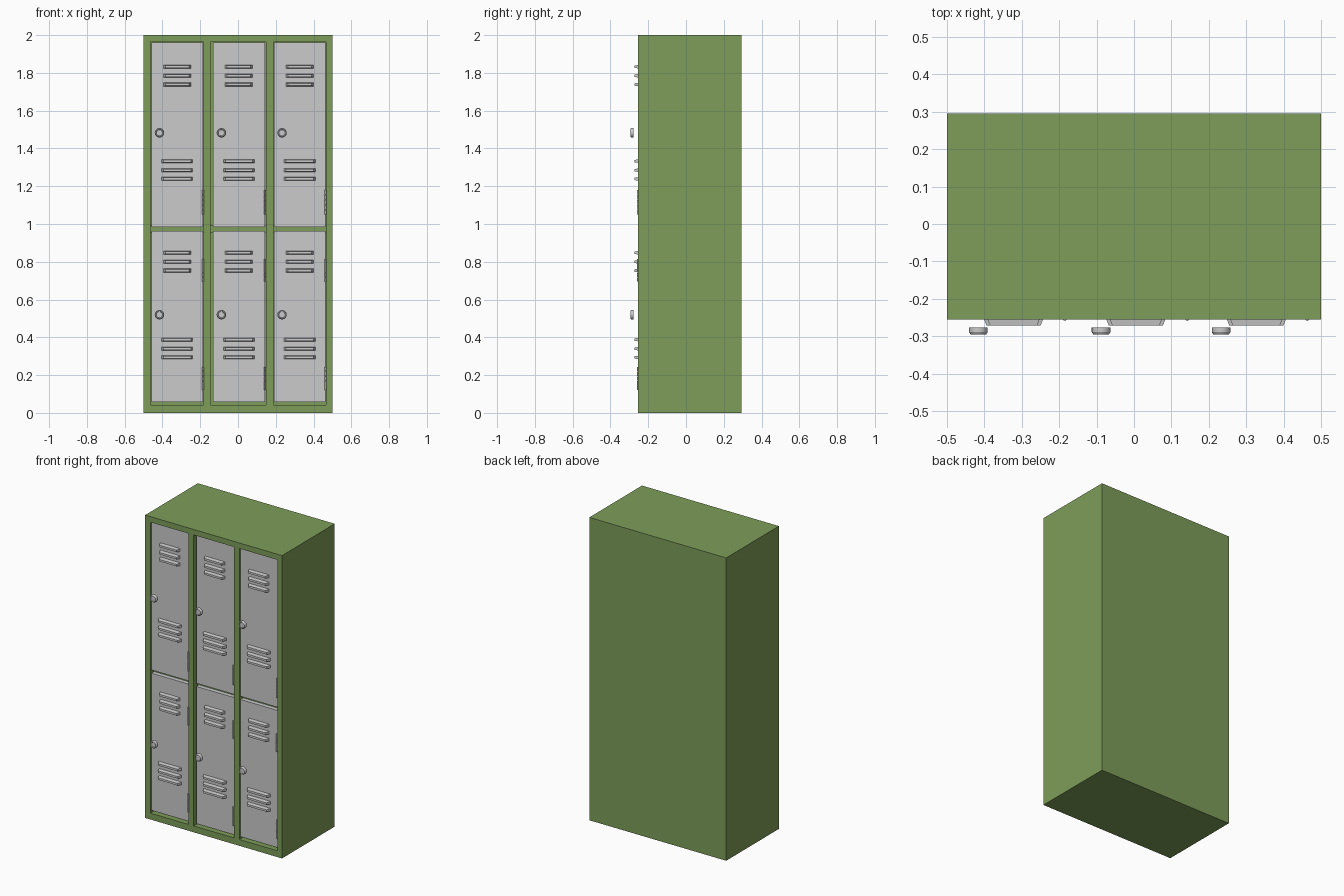
import bpy, bmesh, math
from mathutils import Matrix, Vector

if "Cube" in bpy.data.objects:
    bpy.data.objects.remove(bpy.data.objects["Cube"])

green = bpy.data.materials.new("green_paint")
green.diffuse_color = (0.21, 0.34, 0.10, 1)
green.use_nodes = True
green.node_tree.nodes["Principled BSDF"].inputs["Base Color"].default_value = green.diffuse_color


def finish(bm, name, mat=None):
    bmesh.ops.recalc_face_normals(bm, faces=bm.faces)
    me = bpy.data.meshes.new(name)
    bm.to_mesh(me)
    bm.free()
    ob = bpy.data.objects.new(name, me)
    bpy.context.collection.objects.link(ob)
    if mat:
        me.materials.append(mat)
    return ob


def add_box(bm, x, y, z):
    size = (x[1] - x[0], y[1] - y[0], z[1] - z[0])
    mid = (sum(x) / 2, sum(y) / 2, sum(z) / 2)
    return bmesh.ops.create_cube(
        bm, size=1, matrix=Matrix.Translation(mid) @ Matrix.Diagonal((*size, 1)))["verts"]


def box(name, x, y, z, mat=None):
    bm = bmesh.new()
    add_box(bm, x, y, z)
    return finish(bm, name, mat)


FRONT, BACK = -0.255, 0.295
DOOR = -0.247
# opening x range, door x range, louvre centre, knob x
columns = [
    ((-0.462, -0.182), (-0.459, -0.185), -0.322, -0.416),
    ((-0.145, 0.149), (-0.132, 0.142), 0.005, -0.088),
    ((0.188, 0.466), (0.191, 0.463), 0.327, 0.233),
]
# door z range, knob z, upper louvre z, lower louvre z, hinge z ranges
rows = [
    ((0.058, 0.964), 0.52, 0.80, 0.34, [(0.12, 0.245), (0.695, 0.815)]),
    ((0.985, 1.960), 1.483, 1.785, 1.285, [(1.05, 1.18)]),
]

# cabinet with a shallow recess for each column of doors
cabinet = box("cabinet", (-0.5, 0.5), (FRONT, BACK), (0, 2), green)
bm = bmesh.new()
for opening, *_ in columns:
    add_box(bm, opening, (FRONT - 0.05, -0.205), (0.042, 1.963))
cutter = finish(bm, "recess_cutter", green)
cutter.hide_render = True
mod = cabinet.modifiers.new("recesses", "BOOLEAN")
mod.operation, mod.object, mod.solver = "DIFFERENCE", cutter, "EXACT"
bpy.context.view_layer.objects.active = cabinet
bpy.ops.object.modifier_apply(modifier=mod.name)
bpy.data.objects.remove(cutter)


# raised louvre slats, tapering towards the front
def louvres(name, cx, cz, width):
    bm = bmesh.new()
    for dz in (-0.046, 0, 0.048):
        z = cz + dz
        verts = add_box(bm, (cx - width / 2, cx + width / 2),
                        (-0.272, DOOR + 0.002), (z - 0.01, z + 0.01))
        for v in verts:
            if v.co.y < -0.26:
                v.co.x += 0.011 if v.co.x < cx else -0.011
                v.co.z += 0.003 if v.co.z < z else -0.004
    return finish(bm, name)


# round knob turned from a profile of (radius, y)
def knob(name, x, z):
    bm = bmesh.new()
    profile = [(0, -0.277), (0.025, -0.277), (0.025, -0.289), (0.021, -0.295),
               (0.018, -0.295), (0.016, -0.292), (0, -0.292)]
    vs = [bm.verts.new((r, y, 0)) for r, y in profile]
    edges = [bm.edges.new(p) for p in zip(vs, vs[1:])]
    bmesh.ops.spin(bm, geom=vs + edges, cent=(0, 0, 0), axis=(0, 1, 0),
                   angle=math.tau, steps=24)
    bmesh.ops.remove_doubles(bm, verts=bm.verts, dist=1e-5)
    bmesh.ops.translate(bm, verts=bm.verts, vec=Vector((x, 0, z)))
    ob = finish(bm, name)
    smooth(ob)


# hinge barrel split into knuckles
def hinge(name, x, z):
    bm = bmesh.new()
    step = (z[1] - z[0]) / 5
    for i in range(5):
        bmesh.ops.create_cone(
            bm, cap_ends=True, segments=12, radius1=0.005, radius2=0.005,
            depth=step * 0.9,
            matrix=Matrix.Translation((x, -0.254, z[0] + step * (i + 0.5))))
    smooth(finish(bm, name))


def smooth(ob):
    bpy.ops.object.select_all(action="DESELECT")
    ob.select_set(True)
    bpy.context.view_layer.objects.active = ob
    bpy.ops.object.shade_smooth_by_angle(angle=math.radians(30))


# doors and their fittings
for c, (opening, door_x, vent_x, knob_x) in enumerate(columns, 1):
    # shelf edge between the two doors
    box(f"shelf_edge_{c}", opening, (-0.217, -0.2), (0.955, 0.995), green)
    for r, (door_z, knob_z, high, low, hinges) in enumerate(rows, 1):
        tag = f"{c}_{r}"
        box("door_" + tag, door_x, (DOOR, -0.219), door_z)
        louvres("upper_louvres_" + tag, vent_x, high, 0.147)
        louvres("lower_louvres_" + tag, vent_x, low, 0.166)
        knob("knob_" + tag, knob_x, knob_z)
        for i, z in enumerate(hinges, 1):
            hinge(f"hinge_{tag}_{i}", door_x[1], z)
